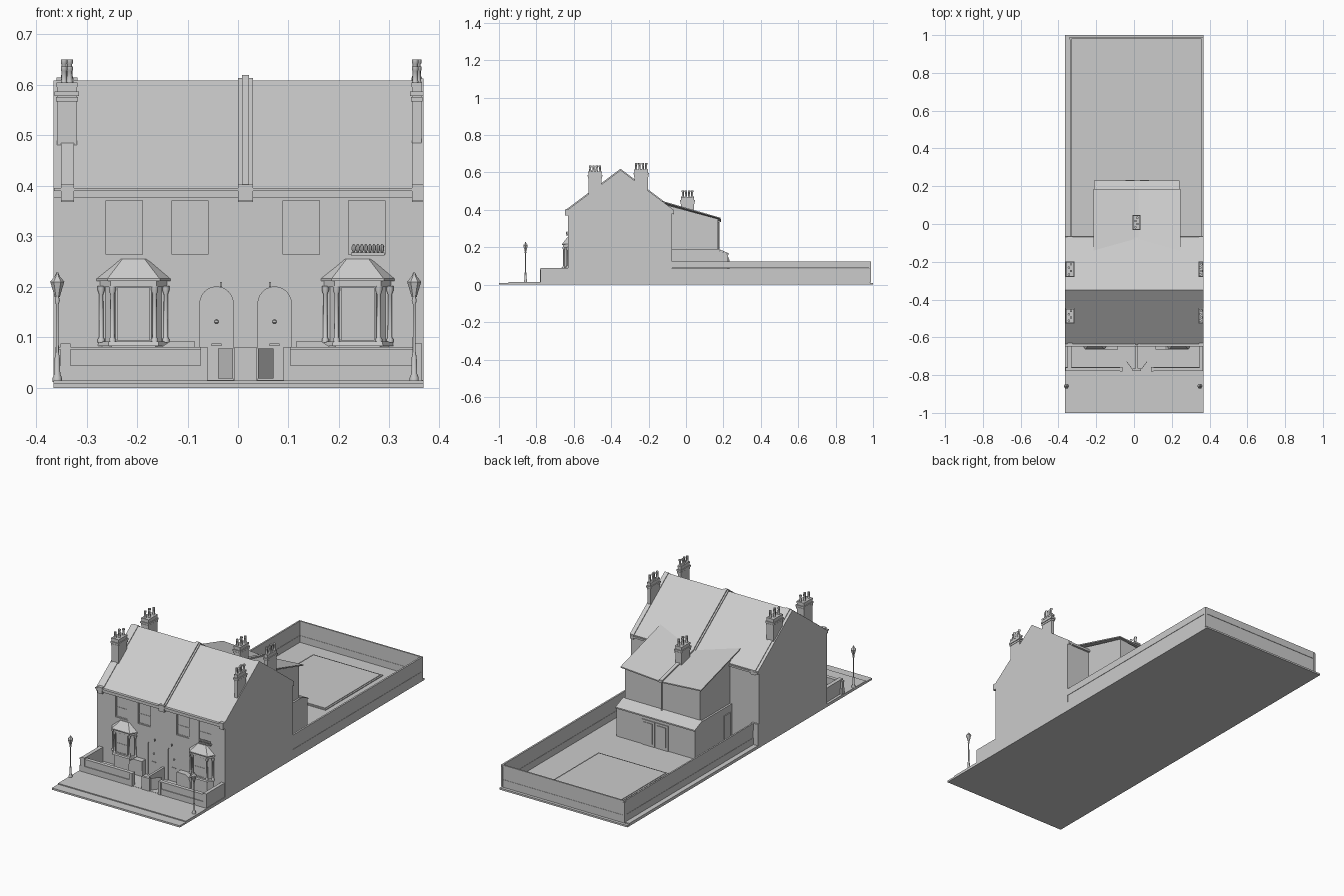
import bpy, bmesh, math

AX = 0.015                      # party wall line; the two houses mirror about it
SLOPE = 0.75                    # main roof pitch


def new_object(name, bm):
    me = bpy.data.meshes.new(name)
    bmesh.ops.recalc_face_normals(bm, faces=bm.faces)
    bm.to_mesh(me)
    bm.free()
    ob = bpy.data.objects.new(name, me)
    bpy.context.collection.objects.link(ob)
    return ob


def loft(name, a, b):
    """Closed solid between two matching rings of points."""
    bm = bmesh.new()
    va, vb = [bm.verts.new(p) for p in a], [bm.verts.new(p) for p in b]
    n = len(a)
    bm.faces.new(va[::-1])
    bm.faces.new(vb)
    for i in range(n):
        bm.faces.new((va[i], va[(i + 1) % n], vb[(i + 1) % n], vb[i]))
    return new_object(name, bm)


def box(name, x0, x1, y0, y1, z0, z1):
    ring = [(x0, y0), (x1, y0), (x1, y1), (x0, y1)]
    return loft(name, [(x, y, z0) for x, y in ring], [(x, y, z1) for x, y in ring])


def prism_x(name, prof, x0, x1):
    return loft(name, [(x0, y, z) for y, z in prof], [(x1, y, z) for y, z in prof])


def prism_y(name, prof, y0, y1):
    return loft(name, [(x, y0, z) for x, z in prof], [(x, y1, z) for x, z in prof])


def lathe(name, prof, x, y, n=16, smooth=True):
    bm = bmesh.new()
    rings = [[bm.verts.new((x + r * math.cos(2 * math.pi * i / n), y + r * math.sin(2 * math.pi * i / n), z))
              for i in range(n)] for r, z in prof]
    for p, q in zip(rings, rings[1:]):
        for i in range(n):
            bm.faces.new((p[i], p[(i + 1) % n], q[(i + 1) % n], q[i]))
    bm.faces.new(rings[0][::-1])
    bm.faces.new(rings[-1])
    ob = new_object(name, bm)
    if smooth:
        bpy.ops.object.select_all(action='DESELECT')
        ob.select_set(True)
        bpy.context.view_layer.objects.active = ob
        bpy.ops.object.shade_smooth_by_angle(angle=math.radians(40))
    return ob


def arch(cx, w, z0, z1, n=12):
    """Round-headed outline in x, z."""
    r = w / 2
    return [(cx - r, z0), (cx + r, z0)] + [
        (cx + r * math.cos(math.pi * i / n), z1 - r + r * math.sin(math.pi * i / n)) for i in range(n + 1)]


def carve(target, cutters):
    for c in cutters:
        m = target.modifiers.new("cut", 'BOOLEAN')
        m.object, m.operation, m.solver = c, 'DIFFERENCE', 'EXACT'
        bpy.context.view_layer.objects.active = target
        bpy.ops.object.modifier_apply(modifier=m.name)
        bpy.data.objects.remove(c)


# ground, pavement and lawn
box("ground_slab", -0.365, 0.367, -1, 1, 0, 0.009)
box("pavement", -0.365, 0.367, -0.95, -0.775, 0.009, 0.014)
box("plot", -0.365, 0.367, -0.775, 0.985, 0.009, 0.015)
box("lawn_edging", -0.2, 0.2, 0.43, 0.9, 0.014, 0.019)
box("lawn", -0.192, 0.192, 0.438, 0.892, 0.014, 0.022)

# main house shell with recesses for windows and doors
house = prism_x("house_walls", [(-0.63, 0.01), (-0.63, 0.388), (-0.35, 0.6), (-0.075, 0.392), (-0.075, 0.01)],
                -0.365, 0.367)
cuts = []
for s in (-1, 1):
    for d in (0.11, 0.24):
        cuts.append(box("cut", AX + s * d - 0.036, AX + s * d + 0.036, -0.64, -0.62, 0.264, 0.371))
    cuts.append(prism_y("cut", arch(AX + s * 0.0575, 0.066, 0.015, 0.2), -0.64, -0.618))
carve(house, cuts)


# roofs, parapets and gutters
def chevron(lift, drop, ov=0.0):
    f, r, b = -0.641 - ov, -0.35, -0.068 + ov
    zf, zb = 0.609 - SLOPE * (r - f), 0.609 - SLOPE * (b - r)
    return [(f, zf + lift), (r, 0.609 + lift), (b, zb + lift), (b, zb - drop), (r, 0.609 - drop), (f, zf - drop)]


prism_x("main_roof", chevron(0, 0.014), -0.365, 0.367)
for nm, x0, x1, lift in (("party_parapet", 0.0, 0.03, 0.005), ("party_parapet_cap", 0.008, 0.022, 0.011),
                         ("left_parapet", -0.351, -0.325, 0.004), ("right_parapet", 0.345, 0.367, 0.004)):
    prism_x(nm, chevron(lift, 0.02, 0.003), x0, x1)
    box(nm + "_kneeler", x0, x1, -0.648, -0.625, 0.37, 0.403)
for z, y in ((0.382, -0.643), (0.39, -0.648)):
    box("front_gutter", -0.364, 0.366, y, -0.625, z, z + 0.006)
box("rear_gutter", -0.364, 0.366, -0.08, -0.064, 0.383, 0.392)


# sash windows, doors and bays, built once per house
def sash(cx, z0, z1, w, y):
    box("window_glass", cx - w, cx + w, y + 0.004, y + 0.007, z0, z1)
    for s in (-1, 1):
        box("window_stile", cx + s * (w - 0.002) - 0.002, cx + s * (w - 0.002) + 0.002, y + 0.002, y + 0.006, z0, z1)
    for z in (z0 + 0.002, (z0 + z1) / 2 - 0.003, z1 - 0.002):
        box("window_rail", cx - w, cx + w, y + 0.002, y + 0.006, z - 0.002, z + 0.002)


for s in (-1, 1):
    for d in (0.11, 0.24):
        sash(AX + s * d, 0.264, 0.371, 0.036, -0.628)
    dx = AX + s * 0.0575
    prism_y("front_door", arch(dx, 0.066, 0.015, 0.2), -0.625, -0.616)
    box("letter_plate", dx - 0.01, dx + 0.01, -0.628, -0.622, 0.083, 0.088)
    lathe("door_knob", [(0.002, 0.127), (0.004, 0.129), (0.004, 0.133), (0.002, 0.135)], dx, -0.627, 10)
    box("porch_light", dx - s * 0.009 - 0.002, dx - s * 0.009 + 0.002, -0.636, -0.629, 0.2, 0.21)

    # canted bay
    cx = AX + s * 0.222

    def bay(w0, w1, dep, z):
        return [(cx - w0, -0.625, z), (cx - w1, -0.63 - dep, z), (cx + w1, -0.63 - dep, z), (cx + w0, -0.625, z)]
    loft("bay_base", bay(0.066, 0.044, 0.026, 0.012), bay(0.066, 0.044, 0.026, 0.083))
    loft("bay_sill", bay(0.074, 0.05, 0.032, 0.083), bay(0.072, 0.049, 0.03, 0.092))
    loft("bay_glass", bay(0.06, 0.036, 0.02, 0.092), bay(0.06, 0.036, 0.02, 0.2))
    loft("bay_lintel", bay(0.07, 0.046, 0.028, 0.2), bay(0.07, 0.046, 0.028, 0.212))
    loft("bay_cornice", bay(0.076, 0.052, 0.034, 0.212), bay(0.076, 0.052, 0.034, 0.217))
    loft("bay_roof", bay(0.075, 0.051, 0.033, 0.217), bay(0.03, 0.022, 0.003, 0.255))
    sash(cx, 0.094, 0.199, 0.033, -0.655)
    for px, py in ((0.064, -0.635), (0.042, -0.653)):
        for t in (-1, 1):
            lathe("bay_column", [(0.007, 0.09), (0.007, 0.096), (0.0045, 0.1), (0.004, 0.185),
                                 (0.007, 0.193), (0.007, 0.202)], cx + t * px, py, 12)
    # rounded planter beside the bay
    prism_y("planter", [(AX + s * u, z) for u, z in ((0.1, 0.015), (0.1, 0.092), (0.15, 0.092), (0.168, 0.08),
                                                     (0.175, 0.06), (0.175, 0.015))], -0.665, -0.635)

# window box with flowers on one upper window
box("window_box", 0.224, 0.29, -0.642, -0.625, 0.262, 0.268)
for i in range(8):
    lathe("window_box_flower", [(0.001, 0.266), (0.0045, 0.274), (0.004, 0.281), (0.001, 0.285)],
          0.229 + i * 0.008, -0.637, 7)


# chimneys: stack, corbelled bands and a row of staggered pots
def chimney(x0, x1, y0, y1, zb, zt, zp, pots=4):
    box("chimney_stack", x0 + 0.003, x1 - 0.003, y0 + 0.004, y1 - 0.004, zb, zt)
    for z, o in ((zt - 0.035, 0.001), (zt - 0.024, -0.001), (zt - 0.006, 0.002)):
        box("chimney_band", x0 + o, x1 - o, y0 + o, y1 - o, z, z + 0.009)
    for i in range(pots):
        y = y0 + 0.013 + (y1 - y0 - 0.026) * i / (pots - 1)
        x = (x0 + x1) / 2 + (x1 - x0) * (0.12 if i % 2 else -0.12)
        lathe("chimney_pot", [(0.007, zt), (0.0055, zt + 0.008), (0.005, zp - 0.009), (0.0065, zp - 0.007),
                              (0.0065, zp)], x, y, 12)


for x0, x1 in ((-0.362, -0.316), (0.342, 0.366)):
    chimney(x0, x1, -0.525, -0.447, 0.46, 0.602, 0.636)
    chimney(x0, x1, -0.28, -0.2, 0.47, 0.612, 0.65)
chimney(-0.008, 0.034, -0.03, 0.046, 0.34, 0.467, 0.503)

# rear wing: upper storey under a shallow valley roof
for xo, e in ((-0.2, -0.215), (0.23, 0.245)):
    loft("wing_wall", [(xo, -0.1, 0.012), (xo, 0.17, 0.012), (xo, 0.17, 0.352), (xo, -0.1, 0.425)],
         [(AX, -0.1, 0.012), (AX, 0.17, 0.012), (AX, 0.17, 0.33), (AX, -0.1, 0.395)])
    top = [(e, -0.145, 0.453), (e, 0.185, 0.358), (AX, 0.185, 0.342), (AX, -0.145, 0.42)]
    loft("wing_roof", [(x, y, z - 0.006) for x, y, z in top], top)
lathe("wing_downpipe", [(0.004, 0.18), (0.004, 0.335)], AX, 0.176, 8)
prism_x("wing_party_seam", [(-0.145, 0.415), (-0.145, 0.429), (0.186, 0.35), (0.186, 0.336)], 0.006, 0.024)

# ground floor lean-to with garden doors
prism_x("lean_to", [(-0.08, 0.012), (0.225, 0.012), (0.225, 0.162), (0.165, 0.188), (-0.08, 0.188)], -0.21, 0.24)
prism_x("lean_to_roof", [(0.168, 0.187), (0.168, 0.194), (0.231, 0.167), (0.231, 0.16)], -0.212, 0.242)
for x in (-0.057, 0.02):
    box("garden_door_frame", x, x + 0.072, 0.22, 0.229, 0.015, 0.145)
    box("garden_door_glass", x + 0.012, x + 0.06, 0.224, 0.232, 0.03, 0.134)
for x0, x1 in ((-0.214, -0.205), (0.235, 0.244)):
    box("side_door", x0, x1, -0.06, -0.01, 0.015, 0.15)

# back garden fences: stacked boards with shallow steps
for i in range(3):
    z0, z1, o = 0.012 + i * 0.038, 0.05 + i * 0.0375, 0.0015 * (i % 2)
    box("left_fence_board", -0.34 + o, -0.332 - o, -0.08, 0.988, z0, z1)
    box("right_fence_board", 0.358 + o, 0.367 - o, -0.08, 0.988, z0, z1)
    box("back_fence_board", -0.34, 0.367, 0.98 + o, 0.988 - o, z0, z1)
for x in (-0.342, 0.357):
    box("fence_post", x, x + 0.01, 0.978, 0.99, 0.012, 0.118)
box("left_return_wall", -0.365, -0.33, -0.08, -0.066, 0.012, 0.125)

# front garden walls, gates and piers
for s, xa, xb, side in ((-1, -0.362, -0.072, (-0.352, -0.332)), (1, 0.102, 0.364, (0.346, 0.364))):
    box("front_wall", xa, xb, -0.775, -0.762, 0.012, 0.076)
    box("front_wall_plinth", xa, xb, -0.779, -0.758, 0.012, 0.044)
    box("front_wall_coping", xa, xb, -0.778, -0.759, 0.076, 0.081)
    box("side_garden_wall", side[0], side[1], -0.779, -0.625, 0.012, 0.088)
    pier = AX + s * 0.082
    box("gate_pier", pier - 0.007, pier + 0.007, -0.781, -0.756, 0.012, 0.081)
    hx, gx = AX + s * 0.055, AX + s * 0.025
    g = [(hx, -0.725), (gx, -0.765), (gx, -0.769), (hx, -0.729)]
    loft("garden_gate", [(x, y, 0.018) for x, y in g], [(x, y, 0.078) for x, y in g])
box("dividing_wall", 0.009, 0.021, -0.77, -0.63, 0.012, 0.078)
box("dividing_pier", -0.008, 0.038, -0.778, -0.766, 0.012, 0.08)

# street lamps
for x in (-0.358, 0.349):
    y = -0.858
    lathe("lamp_post", [(0.009, 0.012), (0.009, 0.02), (0.006, 0.028), (0.005, 0.06), (0.003, 0.07),
                        (0.0025, 0.165), (0.005, 0.172), (0.003, 0.182)], x, y)
    lathe("lamp_lantern", [(0.005, 0.18), (0.013, 0.207), (0.014, 0.21), (0.005, 0.221), (0.002, 0.228)],
          x, y, 6, False)
